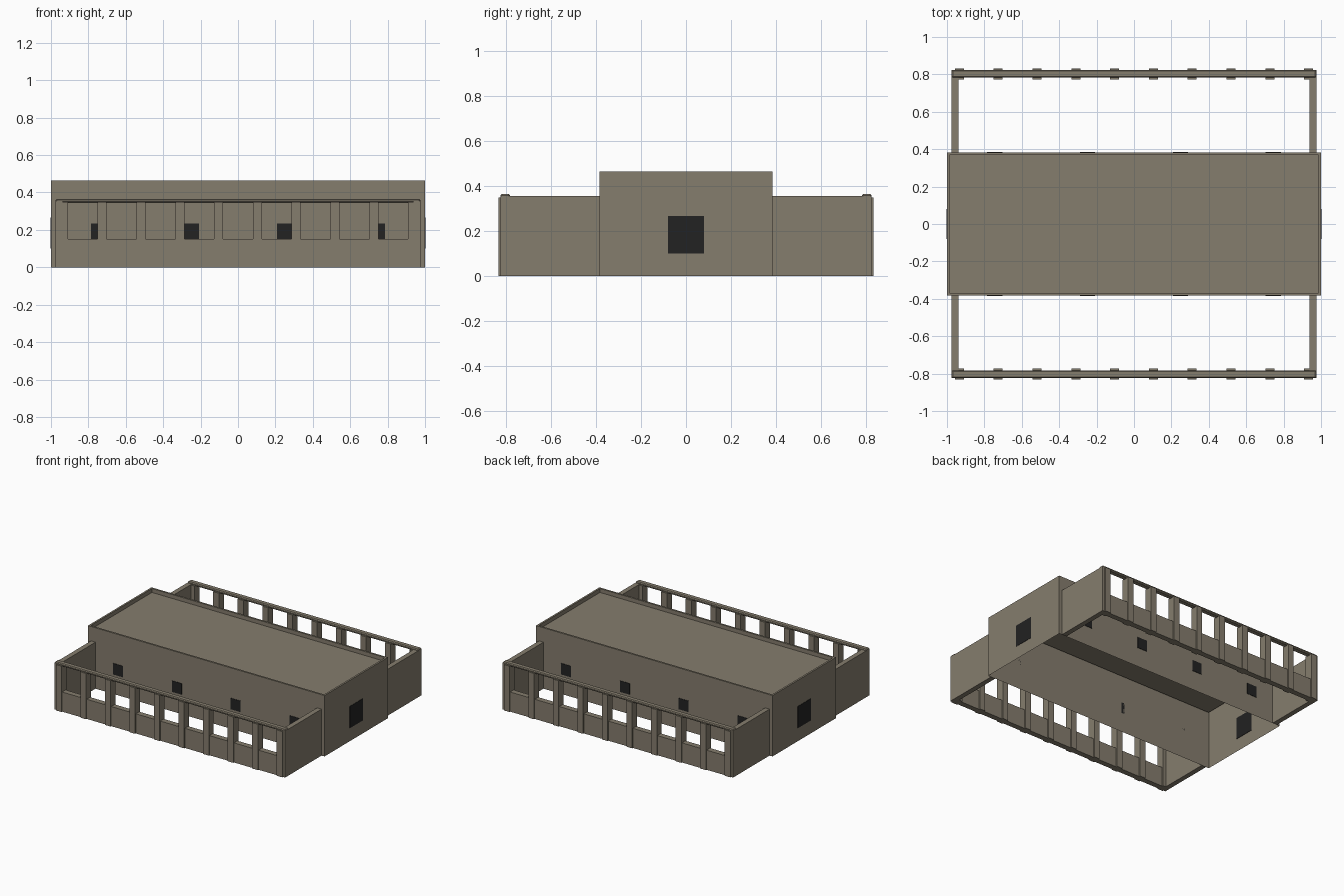
import bpy, bmesh
from mathutils import Vector

if "Cube" in bpy.data.objects:
    bpy.data.objects.remove(bpy.data.objects["Cube"], do_unlink=True)


def material(name, rgb):
    m = bpy.data.materials.new(name)
    m.use_nodes = True
    m.diffuse_color = (*rgb, 1)
    m.node_tree.nodes["Principled BSDF"].inputs["Base Color"].default_value = (*rgb, 1)
    return m


STONE = material("taupe stone", (0.235, 0.205, 0.155))
DARK = material("dark glass", (0.016, 0.016, 0.016))


def finish(name, bm, mat):
    bmesh.ops.recalc_face_normals(bm, faces=bm.faces)
    mesh = bpy.data.meshes.new(name)
    bm.to_mesh(mesh)
    bm.free()
    mesh.materials.append(mat)
    obj = bpy.data.objects.new(name, mesh)
    bpy.context.collection.objects.link(obj)
    return obj


def add_box(bm, x, y, z):
    """Add a box spanning the given (min, max) ranges."""
    verts = bmesh.ops.create_cube(bm, size=1)["verts"]
    for v in verts:
        v.co = Vector([(a + b) / 2 + c * (b - a) for (a, b), c in zip((x, y, z), v.co)])


def box(name, x, y, z, mat=STONE):
    bm = bmesh.new()
    add_box(bm, x, y, z)
    return finish(name, bm, mat)


HALL_Y, HALL_TOP = 0.383, 0.465
WALL_X, WALL_IN, WALL_OUT = 0.975, 0.782, 0.824
SILL, LINTEL, BEAM_TOP = 0.15, 0.345, 0.365
BAYS = 9
STEP = 2 * 0.934 / BAYS * 0.9

# Main hall: hollow shell, open below, with a roof sunk behind a parapet
bm = bmesh.new()
add_box(bm, (-1, 1), (-HALL_Y, HALL_Y), (0, HALL_TOP))
bm.faces.ensure_lookup_table()
base = min(bm.faces, key=lambda f: f.calc_center_median().z)
bmesh.ops.delete(bm, geom=[base], context="FACES_ONLY")
roof = max(bm.faces, key=lambda f: f.calc_center_median().z)
bmesh.ops.inset_region(bm, faces=[roof], thickness=0.02)
sunk = bmesh.ops.extrude_discrete_faces(bm, faces=[roof])["faces"][0]
bmesh.ops.translate(bm, verts=sunk.verts, vec=(0, 0, -0.03))
finish("main_hall", bm, STONE)

# Courts in front and behind
for side, s in (("front", -1), ("back", 1)):
    def span(a, b):
        return tuple(sorted((s * a, s * b)))

    # End walls joining the court to the hall
    for end, e in (("left", 1), ("right", -1)):
        box(f"{side}_{end}_court_wall", tuple(sorted((e * 0.937, e * WALL_X))),
            span(HALL_Y, WALL_OUT), (0, 0.355))

    # Low wall under the openings, and the chamfered beam above
    box(f"{side}_sill_wall", (-WALL_X, WALL_X), span(WALL_IN, WALL_OUT), (0, SILL))
    beam = box(f"{side}_beam", (-WALL_X, WALL_X), span(WALL_IN, WALL_OUT), (LINTEL, BEAM_TOP))
    bevel = beam.modifiers.new("chamfer", "BEVEL")
    bevel.width, bevel.segments = 0.006, 1

    # Evenly spaced pillars, slightly proud of the wall on both faces
    bm = bmesh.new()
    for i in range(BAYS + 1):
        cx = (i / BAYS - 0.5) * 2 * 0.934
        add_box(bm, (cx - 0.024, cx + 0.024), span(0.772, 0.832), (0, 0.35))
    for e in (-1, 1):
        add_box(bm, tuple(sorted((e * 0.934, e * WALL_X))), span(WALL_IN, WALL_OUT), (SILL, LINTEL))
    finish(f"{side}_pillars", bm, STONE)

    # Small square hall windows facing the court
    for i in range(4):
        cx = -0.745 + i * 0.745 * 2 / 3
        box(f"{side}_hall_window_{i + 1}", (cx - 0.041, cx + 0.041),
            span(HALL_Y, HALL_Y + 0.003), (0.15, 0.235), DARK)

# Large window at each end of the hall
for end, e in (("left", 1), ("right", -1)):
    box(f"{end}_end_window", tuple(sorted((e * 0.997, e * 1.002))),
        (-0.08, 0.08), (0.10, 0.267), DARK)
